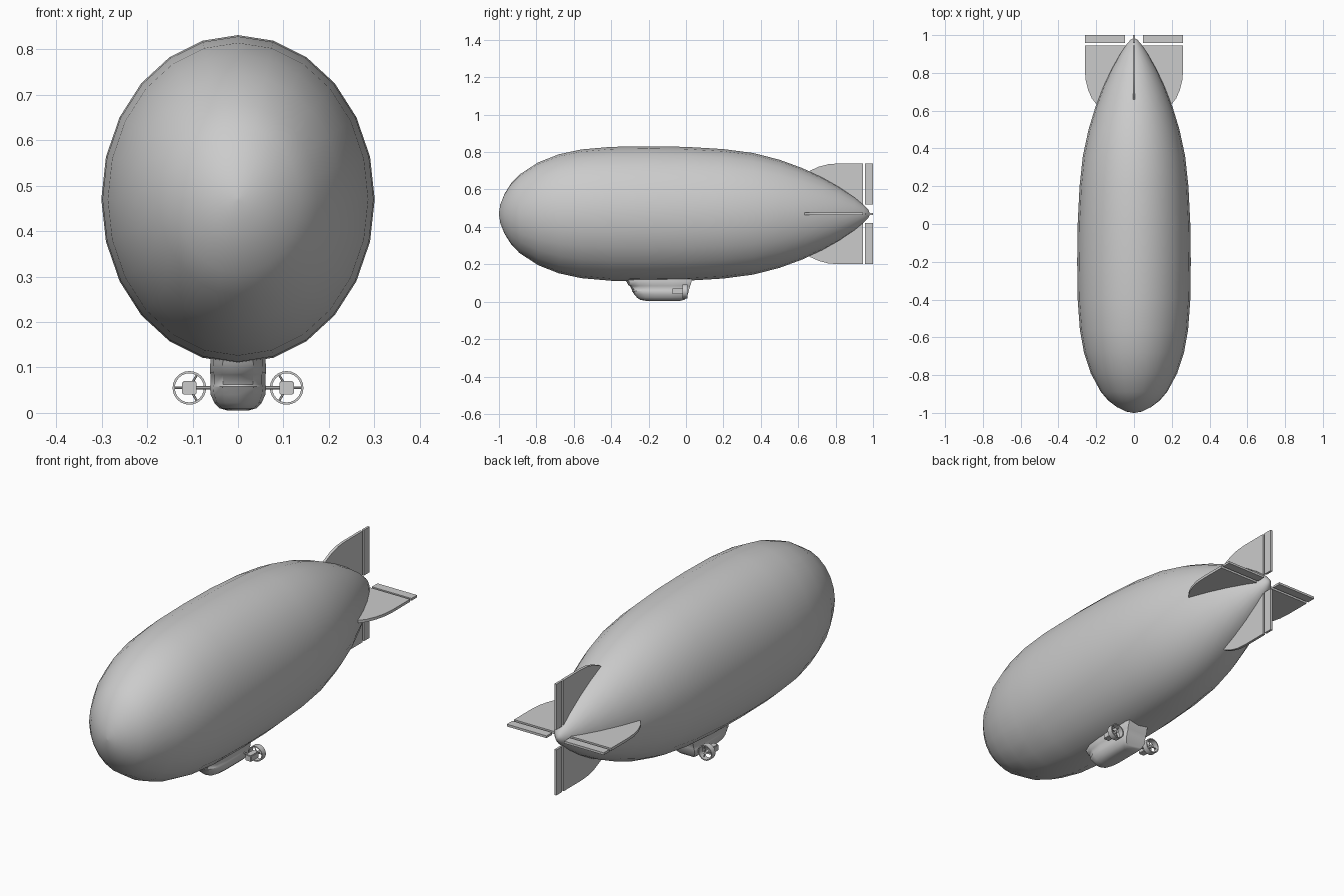
import bpy, bmesh, math
from mathutils import Matrix, Vector

cube = bpy.data.objects.get("Cube")
if cube:
    bpy.data.objects.remove(cube)

grey = bpy.data.materials.new("airship_grey")
grey.use_nodes = True
GREY = (0.6, 0.6, 0.6, 1)
grey.diffuse_color = GREY
grey.node_tree.nodes["Principled BSDF"].inputs["Base Color"].default_value = GREY

AXIS_Z = 0.47


def finish(name, bm, angle=35):
    bmesh.ops.recalc_face_normals(bm, faces=bm.faces)
    mesh = bpy.data.meshes.new(name)
    bm.to_mesh(mesh)
    bm.free()
    mesh.materials.append(grey)
    obj = bpy.data.objects.new(name, mesh)
    bpy.context.collection.objects.link(obj)
    bpy.ops.object.select_all(action='DESELECT')
    obj.select_set(True)
    bpy.context.view_layer.objects.active = obj
    bpy.ops.object.shade_smooth_by_angle(angle=math.radians(angle))
    return obj


def loft(bm, rings, closed=False):
    """Skin a list of point rings, capping the ends unless the loft is closed."""
    loops = [[bm.verts.new(p) for p in ring] for ring in rings]
    n = len(loops[0])
    pairs = list(zip(loops, loops[1:]))
    if closed:
        pairs.append((loops[-1], loops[0]))
    else:
        bm.faces.new(loops[0])
        bm.faces.new(loops[-1])
    for a, b in pairs:
        for i in range(n):
            j = (i + 1) % n
            bm.faces.new((a[i], a[j], b[j], b[i]))


def circle(n):
    return [(math.cos(i * math.tau / n), math.sin(i * math.tau / n)) for i in range(n)]


def rod(bm, start, end, radius, sides=8):
    start, end = Vector(start), Vector(end)
    axis = end - start
    place = Matrix.Translation((start + end) / 2) @ axis.to_track_quat('Z', 'Y').to_matrix().to_4x4()
    bmesh.ops.create_cone(bm, cap_ends=True, segments=sides, radius1=radius,
                          radius2=radius, depth=axis.length, matrix=place)


# Hull: elliptical rings along y, as (y, half height)
HULL = [(-1, .004), (-.993, .05), (-.97, .107), (-.935, .163), (-.89, .21), (-.79, .275),
        (-.68, .318), (-.56, .344), (-.4, .358), (-.2, .361), (0, .358), (.2, .346),
        (.36, .325), (.5, .289), (.62, .245), (.73, .194), (.82, .143), (.9, .089),
        (.95, .048), (.975, .022), (.982, .005)]
bm = bmesh.new()
loft(bm, [[(c * r * 0.833, y, AXIS_Z + s * r) for c, s in circle(24)] for y, r in HULL])
finish("hull", bm, 60)

# Tail fins and control surfaces: (y, distance from the axis)
FIN = [(.6, .13), (.605, .165), (.63, .2), (.665, .228), (.71, .248), (.76, .261),
       (.81, .265), (.945, .265), (.945, .045), (.9, .04)]
FLAP = [(.957, .048), (.957, .265), (1, .265), (1, .048)]


def plate(name, outline, thickness, turn, span):
    bm = bmesh.new()
    loft(bm, [[(side * thickness / 2, y, d * span) for y, d in outline] for side in (-1, 1)])
    spin = Matrix.Translation((0, 0, AXIS_Z)) @ Matrix.Rotation(turn, 4, 'Y')
    bmesh.ops.transform(bm, matrix=spin, verts=bm.verts)
    finish(name, bm)


for i, side in enumerate(("upper", "left", "lower", "right")):
    span = 0.98 if i % 2 else 1.015
    plate(side + "_fin", FIN, 0.013, i * math.pi / 2, span)
    plate(side + "_control_flap", FLAP, 0.011, i * math.pi / 2, span)

# Gondola: plan outline stacked in levels of (z, front y, back y, half width)
LEVELS = [(.15, -.34, .04, .06), (.11, -.32, .03, .061), (.088, -.308, .024, .062),
          (.084, -.3, .022, .06), (.062, -.288, .016, .06), (.058, -.29, .016, .062),
          (.04, -.277, .01, .06), (.022, -.262, .002, .052), (.01, -.245, -.008, .04),
          (.005, -.215, -.03, .022)]
HALF_PLAN = [(.9, 1), (1, .94), (1, .7), (1, .38), (.88, .18), (.55, .04)]
plan = HALF_PLAN + [(0, 0)] + [(-x, t) for x, t in reversed(HALF_PLAN)]
bm = bmesh.new()
loft(bm, [[(x * w, front + t * (back - front), z) for x, t in plan]
          for z, front, back, w in LEVELS])
finish("gondola", bm, 40)

# Engines: nacelle, strut, ducted ring and three-bladed propeller on each side
EX, EZ = 0.107, 0.055
RING = [(.037, -.02), (.037, .008), (.032, .008), (.032, -.02)]
for side, sign in (("left", 1), ("right", -1)):
    centre = Vector((sign * EX, 0, EZ))

    bm = bmesh.new()
    bmesh.ops.create_cube(bm, size=1, matrix=Matrix.Translation(centre + Vector((0, -.045, 0)))
                          @ Matrix.Diagonal((.032, .06, .03, 1)))
    bmesh.ops.bevel(bm, geom=bm.edges[:], offset=.003, segments=2, affect='EDGES')
    finish(side + "_nacelle", bm)

    bm = bmesh.new()
    rod(bm, (sign * .05, -.04, EZ), (sign * EX, -.04, EZ), .004)
    finish(side + "_engine_strut", bm)

    bm = bmesh.new()
    loft(bm, [[centre + Vector((c * r, y, s * r)) for r, y in RING] for c, s in circle(24)], True)
    finish(side + "_propeller_ring", bm)

    bm = bmesh.new()
    rod(bm, centre + Vector((0, -.02, 0)), centre + Vector((0, .006, 0)), .007, 12)
    for c, s in circle(3):
        hub = centre + Vector((0, -.006, 0))
        rod(bm, hub, hub + Vector((sign * c * .034, 0, s * .034)), .0025, 6)
    finish(side + "_propeller", bm)
